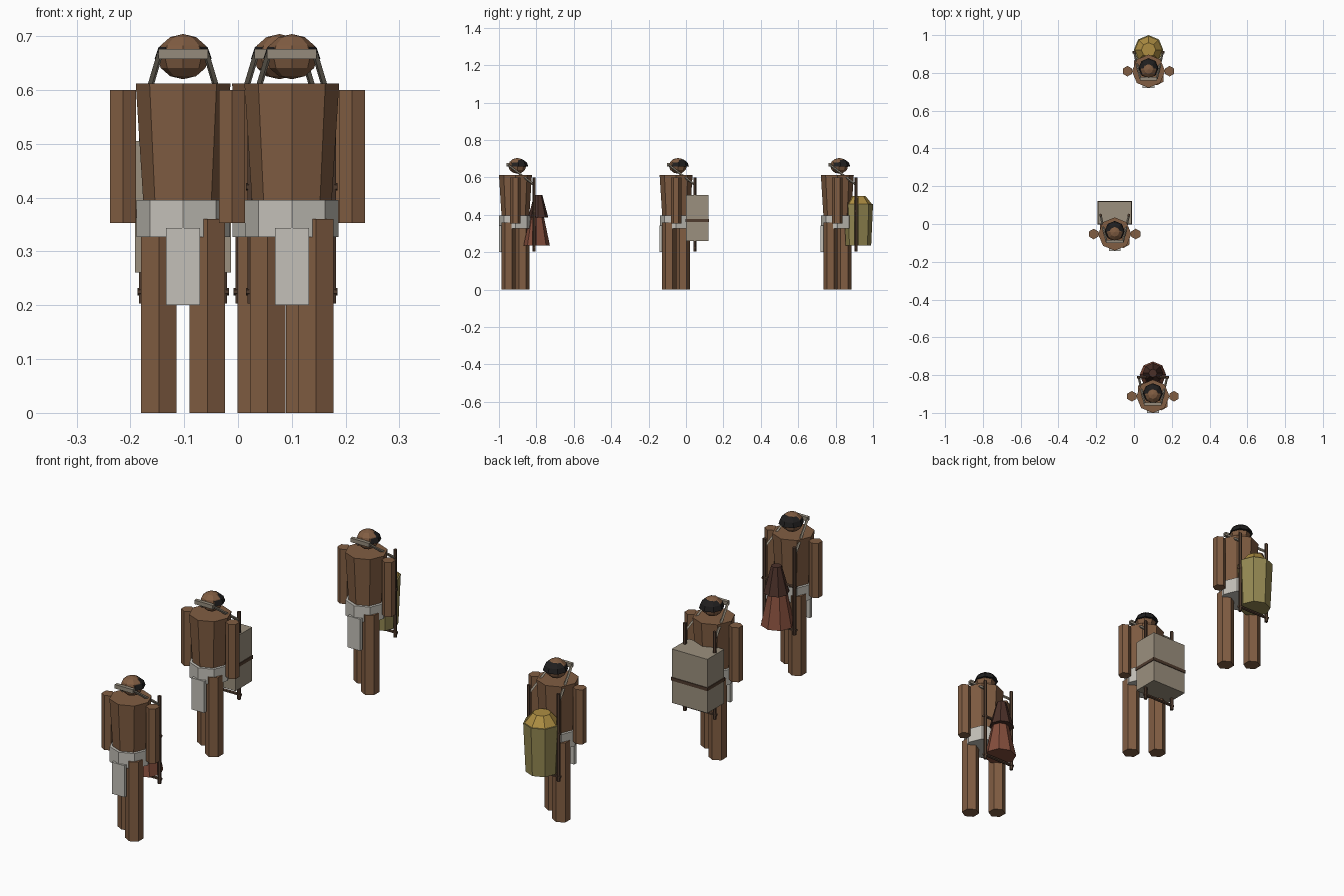
import bpy
from math import pi
from mathutils import Vector

if "Cube" in bpy.data.objects:
    bpy.data.objects.remove(bpy.data.objects["Cube"])


def material(name, r, g, b):
    m = bpy.data.materials.new(name)
    m.diffuse_color = (r, g, b, 1)
    m.use_nodes = True
    m.node_tree.nodes["Principled BSDF"].inputs["Base Color"].default_value = m.diffuse_color
    return m


SKIN = material("skin", 0.22, 0.11, 0.055)
HAIR = material("hair", 0.014, 0.013, 0.013)
CLOTH = material("cloth", 0.55, 0.53, 0.48)
STRAP = material("strap", 0.30, 0.26, 0.20)
WOOD = material("wood", 0.08, 0.045, 0.028)
CANVAS = material("canvas", 0.33, 0.28, 0.21)
OLIVE = material("olive", 0.30, 0.25, 0.085)
GOLD = material("gold", 0.42, 0.27, 0.055)
RED = material("red", 0.23, 0.075, 0.045)
DARK = material("dark", 0.07, 0.03, 0.022)


def finish(name, mat):
    ob = bpy.context.object
    ob.name = name
    ob.data.materials.append(mat)
    return ob


def frustum(name, mat, x, y, z0, z1, r0, r1, sides=8):
    bpy.ops.mesh.primitive_cone_add(vertices=sides, radius1=r0, radius2=r1, depth=z1 - z0,
                                    location=(x, y, (z0 + z1) / 2))
    return finish(name, mat)


def box(name, mat, loc, size):
    bpy.ops.mesh.primitive_cube_add(size=1, location=loc)
    bpy.context.object.scale = size
    return finish(name, mat)


def ball(name, mat, loc, size):
    bpy.ops.mesh.primitive_uv_sphere_add(segments=8, ring_count=6, radius=1, location=loc)
    bpy.context.object.scale = size
    return finish(name, mat)


def rod(name, mat, a, b, r, sides=6):
    a, b = Vector(a), Vector(b)
    bpy.ops.mesh.primitive_cylinder_add(vertices=sides, radius=r, depth=(b - a).length,
                                        location=(a + b) / 2)
    bpy.context.object.rotation_euler = (b - a).to_track_quat('Z', 'Y').to_euler()
    return finish(name, mat)


def porter(tag, x, y):
    # body
    frustum(f"{tag}_torso", SKIN, x, y, 0.36, 0.612, 0.072, 0.088)
    ball(f"{tag}_head", SKIN, (x, y + 0.01, 0.662), (0.048, 0.048, 0.042))
    hair = ball(f"{tag}_hair", HAIR, (x, y + 0.016, 0.658), (0.053, 0.053, 0.042))
    # keep only the upper half of the hair
    for v in hair.data.vertices:
        v.co.z = max(v.co.z, 0.0)
    for side, s in (("left", -1), ("right", 1)):
        frustum(f"{tag}_{side}_leg", SKIN, x + s * 0.045, y - s * 0.037, 0, 0.36, 0.038, 0.038, 6)
        frustum(f"{tag}_{side}_arm", SKIN, x + s * 0.1115, y, 0.353, 0.6, 0.028, 0.028, 6)
    # loincloth with front flap
    frustum(f"{tag}_loincloth", CLOTH, x, y, 0.327, 0.396, 0.087, 0.087)
    box(f"{tag}_flap", CLOTH, (x, y - 0.081, 0.272), (0.063, 0.016, 0.143))
    # head strap running back to the carrying frame
    box(f"{tag}_forehead_band", STRAP, (x, y - 0.04, 0.667), (0.092, 0.016, 0.018))
    for side, s in (("left", -1), ("right", 1)):
        rod(f"{tag}_{side}_strap", STRAP, (x + s * 0.043, y - 0.04, 0.667),
            (x + s * 0.075, y + 0.1, 0.56), 0.006, 4)
        rod(f"{tag}_{side}_pole", WOOD, (x + s * 0.075, y + 0.1, 0.203),
            (x + s * 0.075, y + 0.1, 0.6), 0.008)
    # frame crossbars
    for z in (0.225, 0.42):
        rod(f"{tag}_crossbar", WOOD, (x - 0.085, y + 0.1, z), (x + 0.085, y + 0.1, z), 0.007)


PORTERS = {"first": (0.1, -0.912), "second": (-0.102, -0.053), "third": (0.077, 0.809)}
for tag, (px, py) in PORTERS.items():
    porter(tag, px, py)

# first load: two stacked bundles
px, py = PORTERS["first"]
frustum("lower_bundle", RED, px, py + 0.114, 0.237, 0.39, 0.07, 0.038)
frustum("upper_bundle", DARK, px, py + 0.122, 0.385, 0.505, 0.054, 0.022)

# second load: crate with a tie around it
px, py = PORTERS["second"]
box("crate", CANVAS, (px, py + 0.113, 0.383), (0.178, 0.12, 0.244))
box("crate_tie", WOOD, (px, py + 0.113, 0.37), (0.184, 0.126, 0.015))

# third load: sack with a closed top
px, py = PORTERS["third"]
frustum("sack", OLIVE, px, py + 0.113, 0.237, 0.458, 0.068, 0.078)
frustum("sack_top", GOLD, px, py + 0.113, 0.458, 0.5, 0.072, 0.038)
